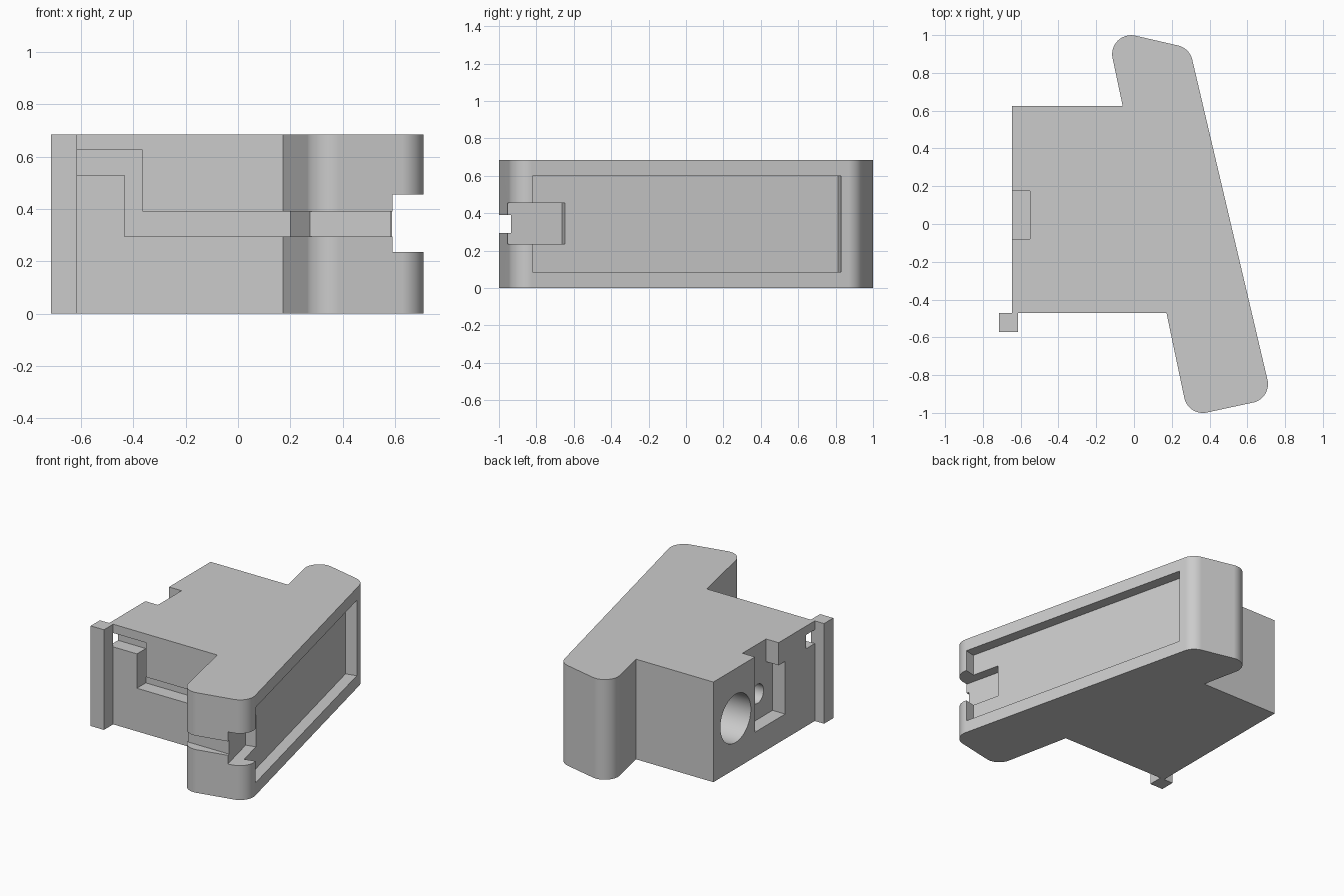
import bpy, bmesh, math
from mathutils import Vector

cube = bpy.data.objects.get("Cube")
if cube:
    bpy.data.objects.remove(cube, do_unlink=True)

H = 0.685
COLOUR = (0.6, 0.6, 0.6, 1)
grey = bpy.data.materials.new("plain grey")
grey.use_nodes = True
grey.diffuse_color = COLOUR
grey.node_tree.nodes["Principled BSDF"].inputs["Base Color"].default_value = COLOUR


def rounded(points, steps=12):
    """Outline from (x, y, radius) corners."""
    out = []
    for i, (x, y, r) in enumerate(points):
        p = Vector((x, y))
        if not r:
            out.append(p)
            continue
        a = (Vector(points[i - 1][:2]) - p).normalized()
        b = (Vector(points[(i + 1) % len(points)][:2]) - p).normalized()
        half = math.acos(a.dot(b)) / 2
        centre = p + (a + b).normalized() * (r / math.sin(half))
        start = p + a * (r / math.tan(half)) - centre
        end = p + b * (r / math.tan(half)) - centre
        for k in range(steps + 1):
            out.append(centre + start.lerp(end, k / steps).normalized() * r)
    return out


def prism(name, outline, z0, z1):
    bm = bmesh.new()
    face = bm.faces.new([bm.verts.new((p[0], p[1], z0)) for p in outline])
    res = bmesh.ops.extrude_face_region(bm, geom=[face], use_keep_orig=True)
    bmesh.ops.translate(bm, vec=(0, 0, z1 - z0),
                        verts=[v for v in res["geom"] if isinstance(v, bmesh.types.BMVert)])
    bmesh.ops.recalc_face_normals(bm, faces=bm.faces)
    mesh = bpy.data.meshes.new(name)
    bm.to_mesh(mesh)
    bm.free()
    ob = bpy.data.objects.new(name, mesh)
    bpy.context.collection.objects.link(ob)
    mesh.materials.append(grey)
    return ob


def box(name, x0, x1, y0, y1, z0, z1):
    return prism(name, [(x0, y0), (x1, y0), (x1, y1), (x0, y1)], z0, z1)


def bore(name, y, z, r, x0, x1):
    bpy.ops.mesh.primitive_cylinder_add(vertices=48, radius=r, depth=x1 - x0,
                                        location=((x0 + x1) / 2, y, z),
                                        rotation=(0, math.pi / 2, 0))
    ob = bpy.context.object
    ob.name = name
    ob.data.materials.append(grey)
    return ob


NORMAL = Vector((0.973, 0.229))


def slant(y, depth):
    """Point on the slanted face, pushed in by depth."""
    return Vector((0.513 - 0.2353 * y, y)) - NORMAL * depth


def slant_cut(name, y0, y1, depth, z0, z1):
    return prism(name, [slant(y0, depth), slant(y0, -0.3), slant(y1, -0.3), slant(y1, depth)], z0, z1)


# Block joined to the slanted grip slab
housing = prism("housing", rounded([
    (-0.645, -0.471, 0), (0.172, -0.471, 0), (0.287, -1.019, 0.1), (0.73, -0.924, 0.1),
    (0.294, 0.931, 0.1), (-0.146, 1.032, 0.1), (-0.06, 0.625, 0), (-0.645, 0.625, 0)]), 0, H)

cutters = [
    # Long recess and corner notch in the slanted face
    slant_cut("recess_cutter", -0.82, 0.83, 0.075, 0.085, 0.6),
    slant_cut("notch_cutter", -1.3, -0.63, 0.143, 0.235, 0.455),
    # Stepped cable channel across the front
    prism("channel_low_cutter", [(-0.435, -1.2), (1, -1.2), (1, -0.935), (0.275, -0.935),
                                 (0.2, -0.375), (-0.435, -0.375)], 0.295, 0.39),
    box("channel_riser_cutter", -0.435, -0.365, -1.2, -0.375, 0.3, 0.625),
    box("channel_high_cutter", -0.9, -0.4, -1.2, -0.375, 0.53, 0.625),
    # Side pocket with a slot open to the top
    box("pocket_cutter", -0.9, -0.55, -0.15, 0.175, 0.17, 0.53),
    box("slot_cutter", -0.9, -0.55, -0.08, 0.175, 0.5, 0.9),
    # Round bores
    bore("large_bore_cutter", 0.385, 0.345, 0.165, -0.9, -0.05),
    bore("small_bore_cutter", 0.0125, 0.345, 0.065, -0.7, -0.15),
]
for c in cutters:
    c.hide_render = True
    m = housing.modifiers.new(c.name, 'BOOLEAN')
    m.operation = 'DIFFERENCE'
    m.solver = 'EXACT'
    m.object = c

# Bake the cuts, then drop the cutters
deps = bpy.context.evaluated_depsgraph_get()
baked = bpy.data.meshes.new_from_object(housing.evaluated_get(deps))
housing.modifiers.clear()
housing.data = baked
for c in cutters:
    bpy.data.objects.remove(c, do_unlink=True)

# Corner post
box("corner_post", -0.715, -0.615, -0.571, -0.471, 0, H)

# Smooth rounded corners and bores, flat elsewhere
bpy.ops.object.select_all(action='DESELECT')
housing.select_set(True)
bpy.context.view_layer.objects.active = housing
bpy.ops.object.shade_smooth_by_angle(angle=math.radians(20))
w = housing.modifiers.new("weighted_normals", 'WEIGHTED_NORMAL')
w.keep_sharp = True
